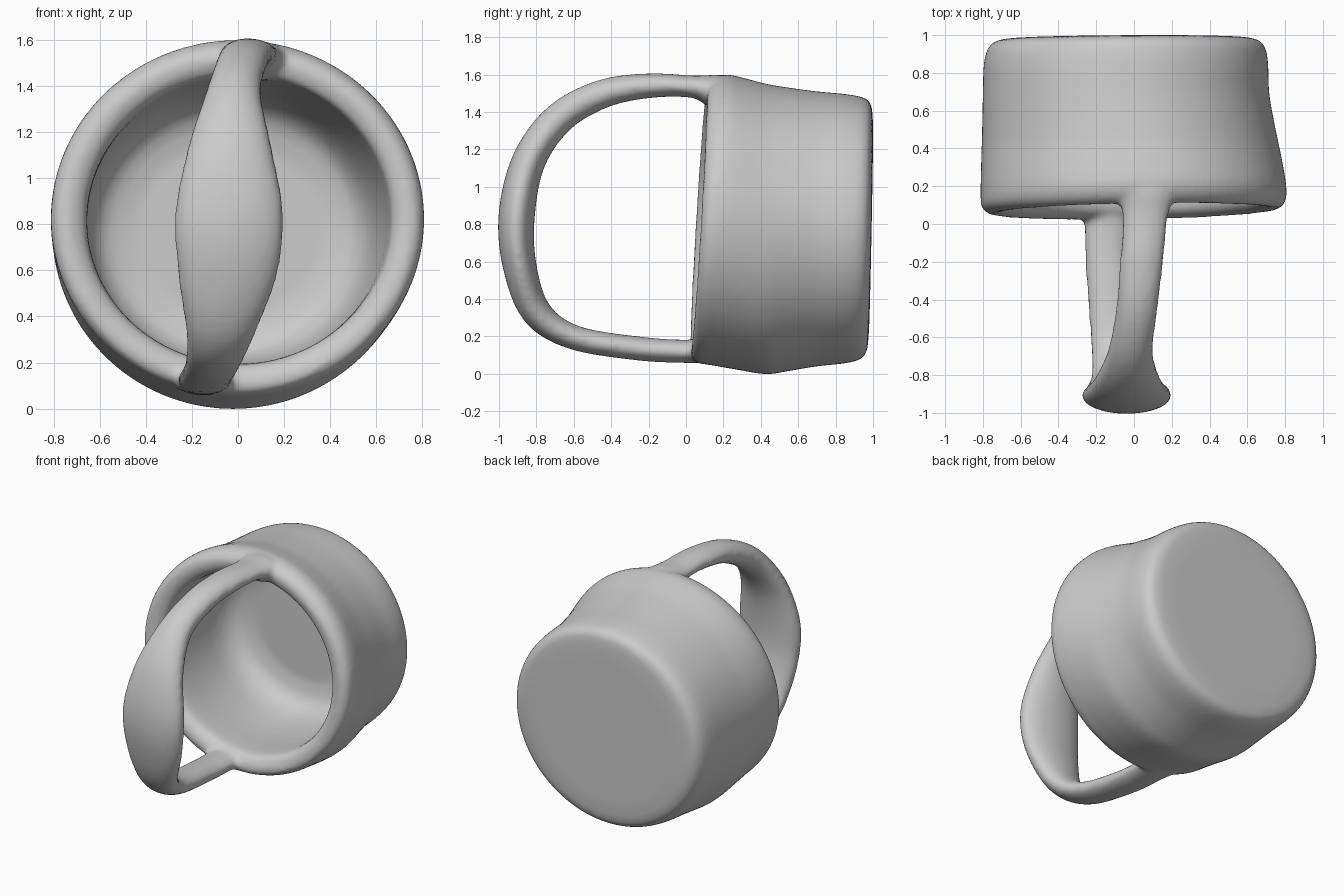
import bpy, bmesh, math
from mathutils import Vector

if "Cube" in bpy.data.objects:
    bpy.data.objects.remove(bpy.data.objects["Cube"])


def spline(rows, steps):
    """Catmull-Rom through rows of numbers."""
    pts = [Vector(r) for r in rows]
    out = []
    for i in range(len(pts) - 1):
        a, b, c, d = (pts[max(i - 1, 0)], pts[i], pts[i + 1], pts[min(i + 2, len(pts) - 1)])
        for k in range(steps):
            t = k / steps
            out.append(0.5 * (2 * b + (c - a) * t + (2 * a - 5 * b + 4 * c - d) * t * t
                              + (3 * b - a - 3 * c + d) * t ** 3))
    return out + [pts[-1]]


def loft(name, rings):
    """Closed skin through equal-length rings, capped at both ends."""
    bm = bmesh.new()
    loops = [[bm.verts.new(p) for p in ring] for ring in rings]
    n = len(loops[0])
    for a, b in zip(loops, loops[1:]):
        for i in range(n):
            j = (i + 1) % n
            bm.faces.new((a[i], a[j], b[j], b[i]))
    bm.faces.new(loops[0])
    bm.faces.new(loops[-1])
    bmesh.ops.recalc_face_normals(bm, faces=bm.faces)
    mesh = bpy.data.meshes.new(name)
    bm.to_mesh(mesh)
    bm.free()
    obj = bpy.data.objects.new(name, mesh)
    bpy.context.collection.objects.link(obj)
    return obj


# Cup lying on its side: y, x min, x max, z min, z max, tilt of ring
cup_rows = [
    (0.99, -0.58, 0.50, 0.24, 1.30, 0.02),
    (0.98, -0.71, 0.63, 0.12, 1.43, 0.02),
    (0.94, -0.77, 0.69, 0.075, 1.475, 0.02),
    (0.85, -0.795, 0.71, 0.055, 1.495, 0.01),
    (0.70, -0.80, 0.715, 0.04, 1.51, 0.00),
    (0.55, -0.803, 0.74, 0.015, 1.53, 0.00),
    (0.43, -0.806, 0.765, -0.002, 1.55, 0.00),
    (0.30, -0.81, 0.79, 0.02, 1.58, 0.02),
    (0.18, -0.812, 0.807, 0.045, 1.60, 0.05),
    (0.10, -0.805, 0.80, 0.06, 1.58, 0.06),
    (0.065, -0.75, 0.75, 0.10, 1.53, 0.06),
    (0.09, -0.68, 0.68, 0.17, 1.46, 0.06),
    (0.16, -0.655, 0.66, 0.195, 1.44, 0.05),
    (0.45, -0.66, 0.63, 0.18, 1.41, 0.02),
    (0.70, -0.65, 0.58, 0.20, 1.36, 0.01),
    (0.82, -0.58, 0.51, 0.27, 1.28, 0.01),
    (0.86, -0.45, 0.38, 0.40, 1.15, 0.01),
]
cup_rings = []
for y, x0, x1, z0, z1, tilt in spline(cup_rows, 3):
    ring = []
    for k in range(96):
        a = math.tau * k / 96
        x = (x0 + x1) / 2 + (x1 - x0) / 2 * math.cos(a)
        z = (z0 + z1) / 2 + (z1 - z0) / 2 * math.sin(a)
        ring.append((x, y + tilt * (z - 0.8) + 0.3 * tilt * x, z))
    cup_rings.append(ring)
cup = loft("cup_with_handle", cup_rings)

# Handle: y, z of path centre, x centre, half width, half thickness
handle_rows = [
    (0.30, 1.49, 0.06, 0.16, 0.06),
    (0.16, 1.51, 0.06, 0.16, 0.09),
    (0.04, 1.535, 0.06, 0.12, 0.06),
    (-0.20, 1.54, 0.04, 0.115, 0.066),
    (-0.45, 1.495, 0.015, 0.11, 0.077),
    (-0.68, 1.365, -0.02, 0.12, 0.085),
    (-0.84, 1.14, -0.035, 0.18, 0.09),
    (-0.905, 0.85, -0.038, 0.235, 0.097),
    (-0.89, 0.58, -0.045, 0.215, 0.09),
    (-0.80, 0.33, -0.075, 0.15, 0.08),
    (-0.60, 0.195, -0.11, 0.12, 0.066),
    (-0.25, 0.135, -0.14, 0.115, 0.064),
    (0.00, 0.12, -0.145, 0.12, 0.062),
    (0.12, 0.125, -0.14, 0.15, 0.065),
    (0.24, 0.12, -0.13, 0.14, 0.05),
]
path = spline(handle_rows, 6)
handle_rings = []
for i, (y, z, x, w, t) in enumerate(path):
    p, q = path[max(i - 1, 0)], path[min(i + 1, len(path) - 1)]
    tan = Vector((0, q[0] - p[0], q[1] - p[1])).normalized()
    out = tan.cross(Vector((1, 0, 0)))
    handle_rings.append([Vector((x, y, z)) + Vector((w * math.cos(a), 0, 0)) + out * t * math.sin(a)
                         for a in (math.tau * k / 32 for k in range(32))])
handle = loft("handle", handle_rings)

# Fuse the handle into the rim and soften the joins
bpy.ops.object.select_all(action='DESELECT')
handle.select_set(True)
cup.select_set(True)
bpy.context.view_layer.objects.active = cup
bpy.ops.object.join()
fuse = cup.modifiers.new("fuse", 'REMESH')
fuse.mode = 'VOXEL'
fuse.voxel_size = 0.018
fuse.use_smooth_shade = True
soften = cup.modifiers.new("soften", 'SMOOTH')
soften.factor = 0.5
soften.iterations = 5
for m in ("fuse", "soften"):
    bpy.ops.object.modifier_apply(modifier=m)
bpy.ops.object.shade_smooth()
